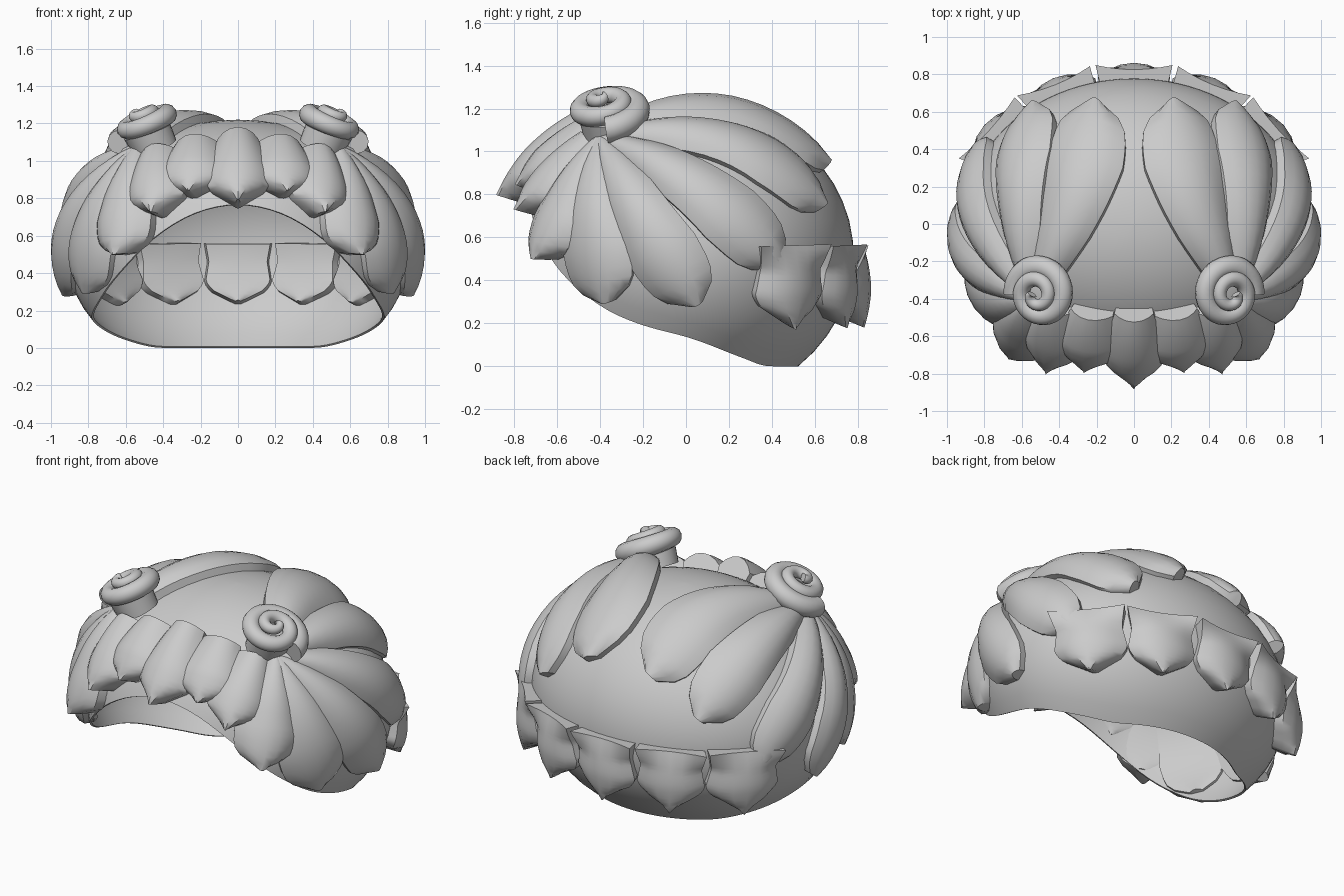
import bpy, bmesh, math
from mathutils import Vector

cube = bpy.data.objects.get("Cube")
if cube:
    bpy.data.objects.remove(cube, do_unlink=True)

SIZE = Vector((0.92, 0.78, 0.7))      # head ellipsoid radii
MID = Vector((0, 0, 0.52))

hair = bpy.data.materials.new("hair grey")
hair.use_nodes = True
hair.diffuse_color = (0.6, 0.6, 0.6, 1)
hair.node_tree.nodes["Principled BSDF"].inputs["Base Color"].default_value = (0.6, 0.6, 0.6, 1)


def to_dir(p):
    d = Vector(p) - MID
    return Vector((d.x / SIZE.x, d.y / SIZE.y, d.z / SIZE.z)).normalized()


def to_point(d, r):
    return MID + Vector((d.x * SIZE.x, d.y * SIZE.y, d.z * SIZE.z)) * r


def lerp_table(table, t):
    for (a, va), (b, vb) in zip(table, table[1:]):
        if t <= b:
            return va + (vb - va) * (t - a) / (b - a)
    return table[-1][1]


def loft(name, rings, angle=40, mirror=False):
    """Skin closed rings into a capped solid, optionally mirrored across x."""
    bm = bmesh.new()
    for sign in ((1, -1) if mirror else (1,)):
        loops = [[bm.verts.new((p.x * sign, p.y, p.z)) for p in ring] for ring in rings]
        n = len(loops[0])
        for a, b in zip(loops, loops[1:]):
            for i in range(n):
                j = (i + 1) % n
                bm.faces.new((a[i], a[j], b[j], b[i]))
        bm.faces.new(loops[0])
        bm.faces.new(loops[-1])
    bmesh.ops.recalc_face_normals(bm, faces=bm.faces)
    mesh = bpy.data.meshes.new(name)
    bm.to_mesh(mesh)
    bm.free()
    mesh.materials.append(hair)
    ob = bpy.data.objects.new(name, mesh)
    bpy.context.collection.objects.link(ob)
    bpy.ops.object.select_all(action='DESELECT')
    ob.select_set(True)
    bpy.context.view_layer.objects.active = ob
    bpy.ops.object.shade_smooth_by_angle(angle=math.radians(angle))


# Cap: thin shell whose rim rises in a rounded arch over the face
RIM = [(0, 0.78), (16, 0.73), (30, 0.59), (42, 0.42), (60, 0.25),
       (75, 0.18), (90, 0.14), (110, 0.06), (132, 0), (180, 0)]
SEG, ROWS = 96, 18
rim = [lerp_table(RIM, min(i, SEG - i) * 360 / SEG) for i in range(SEG)]
for _ in range(4):
    rim = [(rim[i - 1] + 2 * rim[i] + rim[(i + 1) % SEG]) / 4 for i in range(SEG)]


def cap_ring(k, r):
    ring = []
    for i, z in enumerate(rim):
        az = 2 * math.pi * i / SEG
        low = math.asin((z - MID.z) / SIZE.z)
        lat = low + (math.radians(89.5) - low) * k / ROWS
        d = Vector((math.sin(az) * math.cos(lat), -math.cos(az) * math.cos(lat), math.sin(lat)))
        ring.append(to_point(d, r))
    return ring


loft("cap", [cap_ring(k, 0.985) for k in range(ROWS, -1, -1)]
     + [cap_ring(k, 1.0) for k in range(ROWS + 1)])

# Locks: tapered, bulged strips that follow the head
LEAF = [(0, 0.3), (0.3, 0.66), (0.7, 1), (0.86, 0.92), (0.95, 0.62), (1, 0.2)]
BANG = [(0, 0.6), (0.6, 1), (0.78, 0.95), (1, 0.08)]
PETAL = [(0, 1), (0.3, 0.9), (0.65, 1), (0.8, 0.8), (1, 0.08)]
STEPS = 16
ACROSS = [-1, -0.7, -0.35, 0, 0.35, 0.7, 1]


def lock(name, start, tip, width, lift, shape=LEAF, under=0.975,
         tilt=0.0, bend=0.0, crown=0.0, mirror=True):
    a, b = to_dir(start), to_dir(tip)
    ang = a.angle(b)
    side = a.cross(b).normalized()
    lifts = [(0, lift[0]), (0.55, lift[1]), (1, lift[2])]
    rings = []
    for k in range(STEPS + 1):
        t = k / STEPS
        d = (a * math.sin((1 - t) * ang) + b * math.sin(t * ang)) / math.sin(ang)
        d += side * bend * math.sin(math.pi * t)
        w = width * lerp_table(shape, t)
        h = lerp_table(lifts, t)
        flare = crown * max(0, 1 - 3 * t)
        top, bottom = [], []
        for s in ACROSS:
            e = (d + side * w * s).normalized()
            top.append(to_point(e, 1 + h * (0.4 + 0.6 * (1 - s * s)) + tilt * s + flare * s * s))
            bottom.append(to_point(e, under + 0.02 * s * s))
        rings.append(top + bottom[::-1])
    loft(name, rings, 35, mirror)


ROOT = (0.5, -0.37, 1.02)
main = (0.13, 0.1, 0.08)
lock("temple_locks", ROOT, (0.65, -0.7, 0.5), 0.2, (0.13, 0.14, 0.18))
lock("front_side_locks", ROOT, (0.87, -0.4, 0.28), 0.235, main, under=0.95)
lock("middle_side_locks", ROOT, (0.94, 0.05, 0.28), 0.225, main, under=0.95, tilt=0.01)
lock("rear_side_locks", ROOT, (0.81, 0.43, 0.47), 0.22, main, tilt=0.015, bend=0.03)
lock("rear_locks", ROOT, (0.51, 0.61, 0.74), 0.22, (0.13, 0.12, 0.09), tilt=0.015, bend=0.1)
lock("crown_locks", ROOT, (0.2, 0.63, 0.93), 0.25, (0.14, 0.13, 0.1), tilt=0.01, bend=0.2)

# Fringe over the forehead
lock("centre_fringe", (0, -0.46, 1.1), (0, -0.86, 0.79), 0.18, (0.16, 0.19, 0.2), BANG, mirror=False)
lock("inner_fringe", (0.22, -0.46, 1.08), (0.28, -0.83, 0.86), 0.2, (0.14, 0.17, 0.16), BANG)
lock("outer_fringe", (0.42, -0.44, 1.04), (0.47, -0.8, 0.73), 0.18, (0.14, 0.17, 0.19), BANG)

# Row of petals around the nape
for name, az, width in (("nape_petal", 0, 0.205), ("inner_nape_petals", 26, 0.215),
                        ("outer_nape_petals", 53, 0.245)):
    s, c = math.sin(math.radians(az)), math.cos(math.radians(az))
    lock(name, (0.9 * s, 0.78 * c, 0.56), (0.93 * s, 0.83 * c, 0.18), width,
         (0.06, 0.13, 0.17), PETAL, under=0.91, crown=0.09, mirror=az > 0)

# Swirls: coiled tapering tubes at the lock roots, leaning outward
axis = Vector((0.42, -0.15, 0.88)).normalized()
u = Vector((0, 1, 0)).cross(axis).normalized()
v = axis.cross(u)
base = Vector((0.49, -0.37, 1.17))
TURNS, COUNT, SIDES = 2.1, 72, 12
rings = []
for k in range(COUNT + 1):
    t = k / COUNT
    th = 2 * math.pi * TURNS * t
    out = u * math.cos(th) + v * math.sin(th)
    rad = 0.145 * (1 - t) ** 0.8 + 0.015
    tube = 0.064 - 0.038 * t
    centre = base + out * rad + axis * (0.1 * t)
    rings.append([centre + out * tube * math.cos(p) + axis * tube * math.sin(p)
                  for p in (2 * math.pi * i / SIDES for i in range(SIDES))])
loft("swirls", rings, 50, mirror=True)

# Plug closing the middle of each swirl
plug = [[base + axis * h + (u * math.cos(p) + v * math.sin(p)) * r
         for p in (2 * math.pi * i / 24 for i in range(24))]
        for h, r in ((-0.12, 0.12), (0.0, 0.13), (0.02, 0.08))]
loft("swirl_cores", plug, 50, mirror=True)
